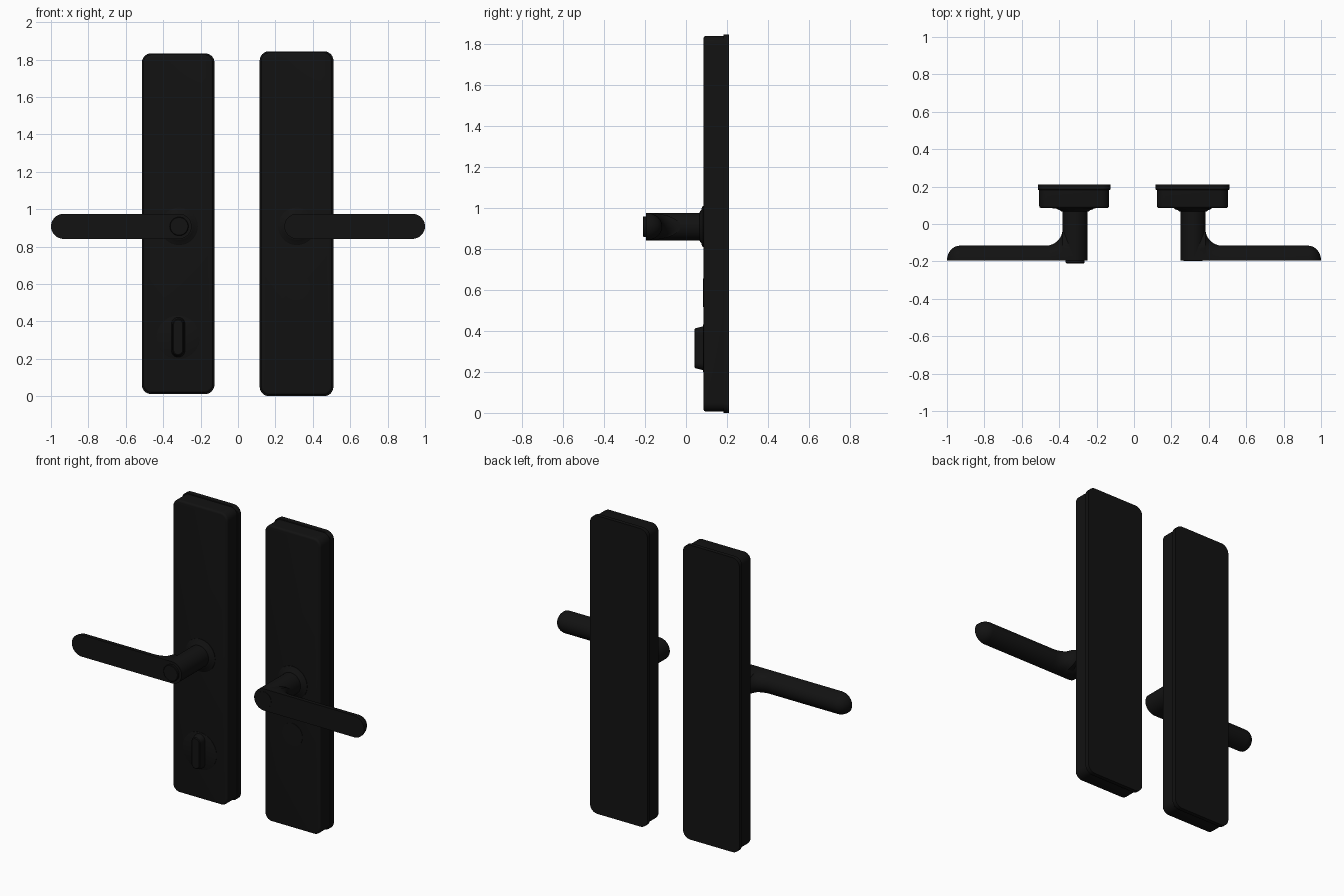
import bpy, bmesh
from math import sin, cos, pi, sqrt, radians

if "Cube" in bpy.data.objects:
    bpy.data.objects.remove(bpy.data.objects["Cube"])

black = bpy.data.materials.new("matte_black")
black.diffuse_color = (0.006, 0.006, 0.006, 1)
black.use_nodes = True
black.node_tree.nodes["Principled BSDF"].inputs["Base Color"].default_value = black.diffuse_color

HZ = 0.908     # height of the handle axis
R = 0.067      # stem radius and half height of the lever


def loft(name, rings):
    """Bridge a list of equal-length point rings and cap both ends."""
    bm = bmesh.new()
    loops = [[bm.verts.new(p) for p in ring] for ring in rings]
    n = len(loops[0])
    for a, b in zip(loops, loops[1:]):
        for i in range(n):
            j = (i + 1) % n
            bm.faces.new((a[i], a[j], b[j], b[i]))
    bm.faces.new(loops[0])
    bm.faces.new(loops[-1])
    bmesh.ops.recalc_face_normals(bm, faces=bm.faces)
    mesh = bpy.data.meshes.new(name)
    bm.to_mesh(mesh)
    bm.free()
    mesh.materials.append(black)
    ob = bpy.data.objects.new(name, mesh)
    bpy.context.collection.objects.link(ob)
    bpy.ops.object.select_all(action='DESELECT')
    ob.select_set(True)
    bpy.context.view_layer.objects.active = ob
    bpy.ops.object.shade_smooth_by_angle(angle=radians(35))
    return ob


def rounded(cx, cz, w, h, r, y, seg=8):
    """Rounded rectangle facing the front at depth y."""
    pts = []
    for q, (sx, sz) in enumerate(((1, 1), (-1, 1), (-1, -1), (1, -1))):
        for k in range(seg + 1):
            a = (q + k / seg) * pi / 2
            pts.append((cx + sx * (w / 2 - r) + r * cos(a), y,
                        cz + sz * (h / 2 - r) + r * sin(a)))
    return pts


def slab(name, cx, cz, w, h, r, back, front, bevel):
    """Rounded plate with a softened front edge."""
    rings = [rounded(cx, cz, w, h, r, back)]
    for k in range(5):
        a = k / 4 * pi / 2
        d = bevel * (1 - cos(a))
        rings.append(rounded(cx, cz, w - 2 * d, h - 2 * d, r - d,
                             front + bevel * (1 - sin(a))))
    return loft(name, rings)


def turned(name, cx, cz, profile, n=48):
    """Round part about a front-to-back axis; profile is (radius, y)."""
    return loft(name, [[(cx + r * cos(2 * pi * i / n), y, cz + r * sin(2 * pi * i / n))
                        for i in range(n)] for r, y in profile])


def lever(name, cx, s):
    """D-shaped lever with a flat front, filleted into the stem, rounded tip."""
    front, depth, fil, tip = -0.196, 0.08, 0.09, 0.069
    stations = [(0.0, depth + fil, R)]
    for k in range(13):                       # inner fillet
        a = k / 12 * pi / 2
        stations.append((R + fil * (1 - cos(a)), depth + fil * (1 - sin(a)), R))
    length = 1.0 - abs(cx)
    for k in range(13):                       # rounded tip
        a = k / 12 * pi / 2 * 0.985
        c = cos(a)
        stations.append((length - tip + tip * sin(a), depth * c, R * c))
    rings = []
    for x, d, h in stations:
        rings.append([(cx + s * x, front + d * sin(pi * i / 24), HZ + h * cos(pi * i / 24))
                      for i in range(25)])
    return loft(name, rings)


# both plates with their handles
for side, s, px, w, h in (("left", -1, -0.32, 0.388, 1.822), ("right", 1, 0.313, 0.394, 1.844)):
    cx = s * 0.315
    slab(side + "_back_plate", px, 0.922, w, h, 0.05, 0.21, 0.182, 0.004)
    slab(side + "_front_plate", px, 0.922, w - 0.014, h - 0.014, 0.045, 0.185, 0.085, 0.012)
    turned(side + "_rose", cx, HZ, [(0.1, 0.09), (0.1, 0.082), (0.092, 0.077),
                                    (0.08, 0.074), (0.074, 0.068), (0.066, 0.066)])
    turned(side + "_stem", cx, HZ, [(R, 0.09), (R, -0.196)])
    lever(side + "_lever", cx, s)

# push button on the left handle, flush cap on the right one
turned("privacy_button", -0.315, HZ, [(0.05, -0.19), (0.05, -0.207), (0.047, -0.21)])
turned("handle_cap", 0.315, HZ, [(0.05, -0.19), (0.05, -0.198)])

# thumb turn on the left plate
turned("turn_disc", -0.32, 0.315, [(0.115, 0.09), (0.115, 0.083), (0.113, 0.082)])
loft("thumb_turn", [rounded(-0.32, 0.315, 0.074, 0.215, 0.036, 0.09),
                    rounded(-0.32, 0.315, 0.072, 0.212, 0.035, 0.08),
                    rounded(-0.32, 0.315, 0.058, 0.194, 0.028, 0.045),
                    rounded(-0.32, 0.315, 0.048, 0.184, 0.023, 0.041)])

# flush cover on the right plate
turned("lock_cover", 0.313, 0.585, [(0.07, 0.09), (0.07, 0.083)])
